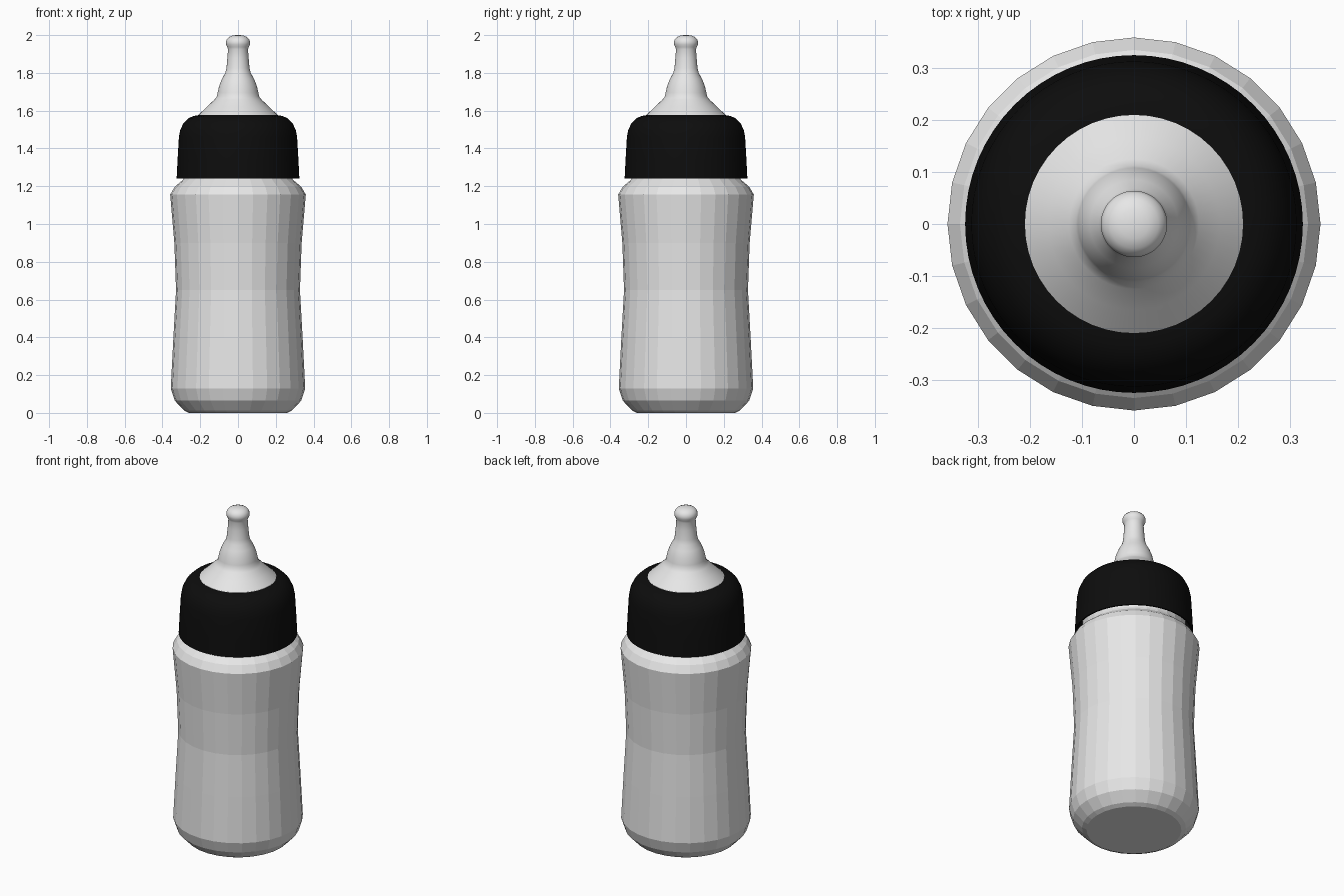
import bpy, bmesh, math

if "Cube" in bpy.data.objects:
    bpy.data.objects.remove(bpy.data.objects["Cube"])


def material(name, rgb):
    m = bpy.data.materials.new(name)
    m.diffuse_color = (*rgb, 1.0)
    m.use_nodes = True
    m.node_tree.nodes["Principled BSDF"].inputs["Base Color"].default_value = m.diffuse_color
    return m


def lathe(name, profile, sides, mat, smooth_angle=None):
    """Spin an (r, z) profile around z; the ends are capped unless the loop is closed."""
    bm = bmesh.new()
    closed = profile[0] == profile[-1]
    points = profile[:-1] if closed else profile
    rings = []
    for r, z in points:
        rings.append([bm.verts.new((r * math.cos(2 * math.pi * i / sides),
                                    r * math.sin(2 * math.pi * i / sides), z))
                      for i in range(sides)])
    pairs = list(zip(rings, rings[1:]))
    if closed:
        pairs.append((rings[-1], rings[0]))
    for a, b in pairs:
        for i in range(sides):
            j = (i + 1) % sides
            bm.faces.new((a[i], a[j], b[j], b[i]))
    if not closed:
        bm.faces.new(rings[0])
        bm.faces.new(rings[-1])
    bmesh.ops.recalc_face_normals(bm, faces=bm.faces)
    mesh = bpy.data.meshes.new(name)
    bm.to_mesh(mesh)
    bm.free()
    mesh.materials.append(mat)
    ob = bpy.data.objects.new(name, mesh)
    bpy.context.collection.objects.link(ob)
    if smooth_angle:
        bpy.ops.object.select_all(action='DESELECT')
        ob.select_set(True)
        bpy.context.view_layer.objects.active = ob
        bpy.ops.object.shade_smooth_by_angle(angle=math.radians(smooth_angle))
    return ob


white = material("off_white", (0.8, 0.8, 0.8))
black = material("black", (0.004, 0.004, 0.004))

# Faceted bottle with a narrow waist, sloped shoulder and hidden neck
lathe("bottle_body", [
    (0.26, 0.0), (0.285, 0.012), (0.335, 0.065), (0.356, 0.13),
    (0.342, 0.40), (0.328, 0.65), (0.337, 0.90), (0.359, 1.155),
    (0.335, 1.197), (0.29, 1.235), (0.283, 1.25), (0.283, 1.50)], 28, white)

# Screw collar: a thin shell, open underneath and around the teat
lathe("screw_collar", [
    (0.325, 1.24), (0.320, 1.34), (0.313, 1.46), (0.305, 1.50), (0.288, 1.535),
    (0.262, 1.560), (0.235, 1.572), (0.209, 1.576), (0.205, 1.560),
    (0.250, 1.550), (0.295, 1.49), (0.308, 1.38), (0.317, 1.24),
    (0.325, 1.24)], 64, black, 40)

# Smooth feeding teat with a rounded tip
lathe("teat", [
    (0.211, 1.555), (0.210, 1.577), (0.165, 1.620), (0.125, 1.658), (0.112, 1.675),
    (0.108, 1.695), (0.100, 1.730), (0.085, 1.768), (0.068, 1.798),
    (0.061, 1.825), (0.056, 1.880), (0.053, 1.925), (0.057, 1.937),
    (0.063, 1.950), (0.064, 1.963), (0.059, 1.978), (0.047, 1.990),
    (0.028, 1.998), (0.007, 2.0)], 48, white, 40)
